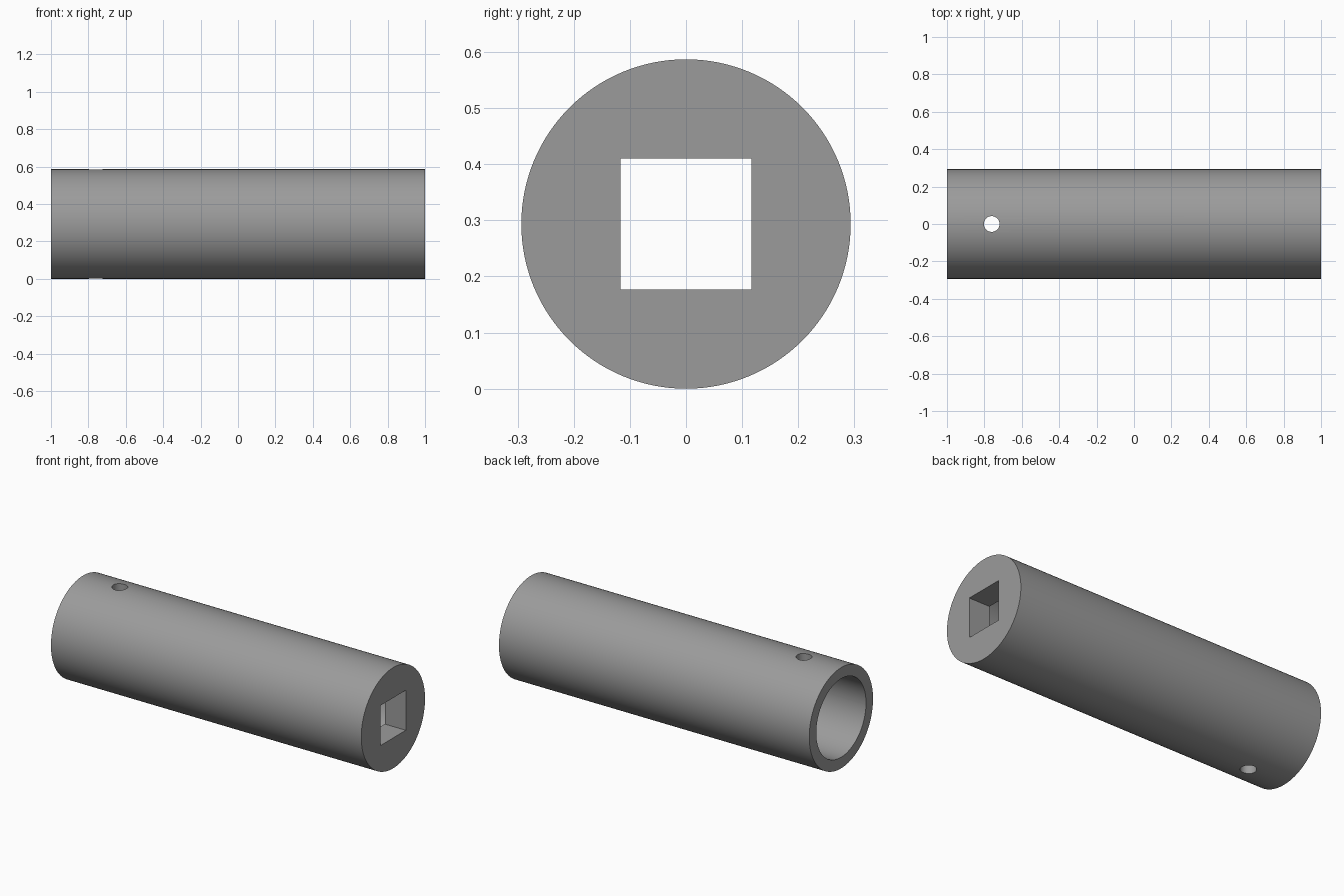
import bpy
import math

if "Cube" in bpy.data.objects:
    bpy.data.objects.remove(bpy.data.objects["Cube"])

LENGTH, RADIUS = 2.0, 0.2935
BORE_RADIUS = 0.229
SOCKET_DEPTH, SOCKET_SIDE = 0.135, 0.233
PIN_X, PIN_RADIUS = -0.761, 0.042

steel = bpy.data.materials.new("grey_steel")
steel.diffuse_color = (0.33, 0.33, 0.33, 1)
steel.use_nodes = True
steel.node_tree.nodes["Principled BSDF"].inputs["Base Color"].default_value = steel.diffuse_color


def rod(name, radius, x0, x1, sides):
    """Cylinder along x, centred on the tube axis."""
    bpy.ops.mesh.primitive_cylinder_add(
        vertices=sides, radius=radius, depth=x1 - x0,
        location=((x0 + x1) / 2, 0, RADIUS), rotation=(0, math.pi / 2, 0))
    bpy.context.object.name = name
    return bpy.context.object


# Outer body
tube = rod("socket_tube", RADIUS, -LENGTH / 2, LENGTH / 2, 128)
tube.data.materials.append(steel)

# Round bore, open at the left end
bore = rod("bore_cutter", BORE_RADIUS, -1.2, LENGTH / 2 - SOCKET_DEPTH, 96)

# Square drive hole at the right end, opening into the bore
bpy.ops.mesh.primitive_cube_add(size=1, location=(0.95, 0, RADIUS))
square = bpy.context.object
square.name = "square_cutter"
square.scale = (0.4, SOCKET_SIDE, SOCKET_SIDE)

# Vertical pin hole through both walls
bpy.ops.mesh.primitive_cylinder_add(vertices=48, radius=PIN_RADIUS, depth=1,
                                    location=(PIN_X, 0, RADIUS))
pin = bpy.context.object
pin.name = "pin_cutter"

# Cut the holes, then remove the cutters
bpy.ops.object.select_all(action='DESELECT')
tube.select_set(True)
bpy.context.view_layer.objects.active = tube
for cutter in (bore, square, pin):
    cutter.hide_render = True
    cut = tube.modifiers.new(cutter.name, 'BOOLEAN')
    cut.operation = 'DIFFERENCE'
    cut.solver = 'EXACT'
    cut.object = cutter
    bpy.ops.object.modifier_apply(modifier=cut.name)
for cutter in (bore, square, pin):
    bpy.data.objects.remove(cutter)

# Smooth round walls, crisp rims
bpy.ops.object.shade_smooth_by_angle(angle=math.radians(30))
